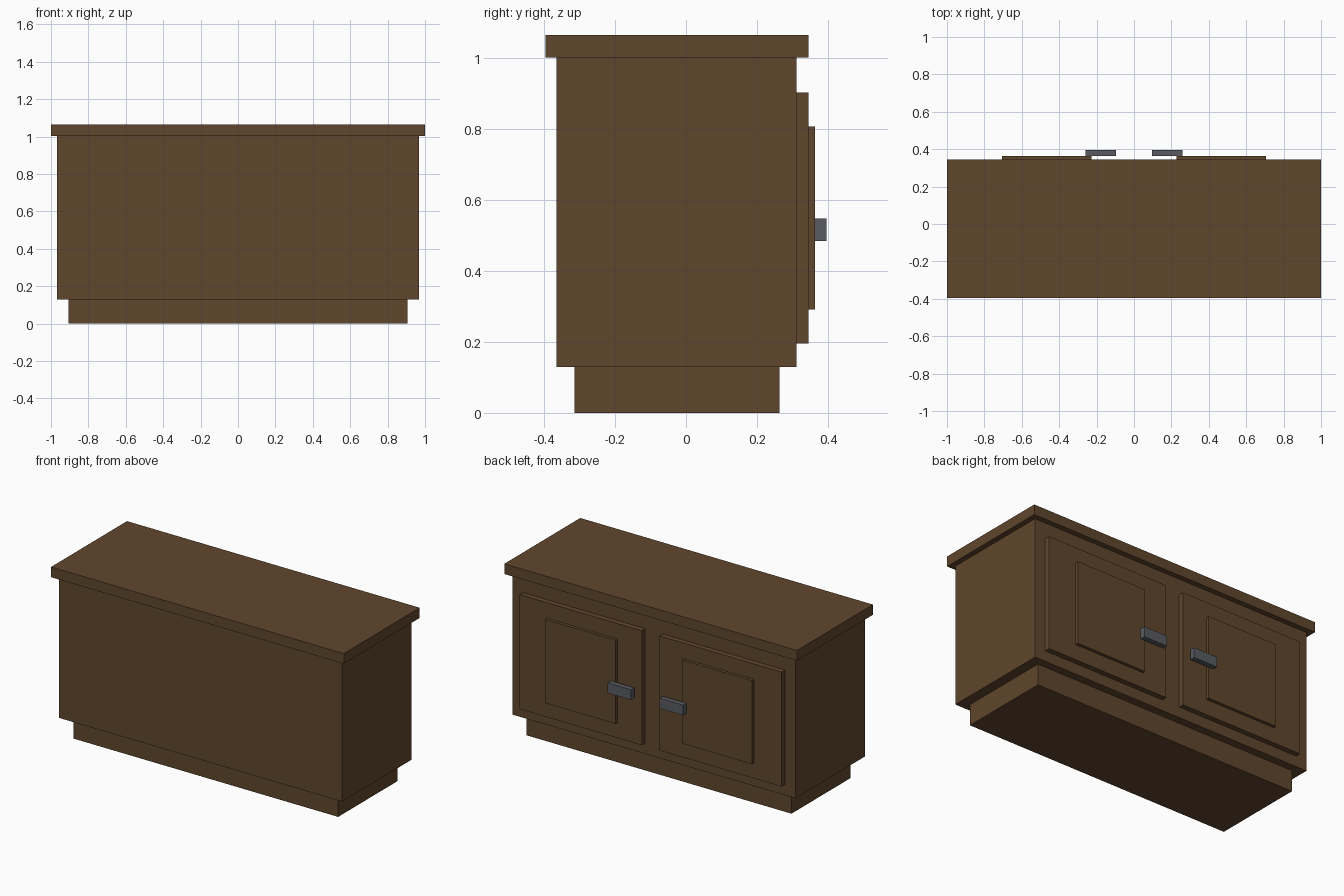
import bpy
import bmesh

if "Cube" in bpy.data.objects:
    bpy.data.objects.remove(bpy.data.objects["Cube"])


def material(name, rgb):
    m = bpy.data.materials.new(name)
    m.diffuse_color = (*rgb, 1.0)
    m.use_nodes = True
    m.node_tree.nodes["Principled BSDF"].inputs["Base Color"].default_value = m.diffuse_color
    return m


wood = material("brown_wood", (0.117, 0.061, 0.026))
metal = material("grey_metal", (0.098, 0.105, 0.120))


def box(name, x, y, z, mat):
    """Axis-aligned box from (min, max) ranges."""
    bm = bmesh.new()
    bmesh.ops.create_cube(bm, size=1.0)
    for v in bm.verts:
        v.co = [r[0] if c < 0 else r[1] for c, r in zip(v.co, (x, y, z))]
    me = bpy.data.meshes.new(name)
    bm.to_mesh(me)
    bm.free()
    me.materials.append(mat)
    ob = bpy.data.objects.new(name, me)
    bpy.context.collection.objects.link(ob)
    return ob


# Carcass
box("plinth", (-0.905, 0.905), (-0.315, 0.263), (0.0, 0.13), wood)
box("cabinet_body", (-0.967, 0.967), (-0.365, 0.312), (0.13, 1.002), wood)
box("top_board", (-1.0, 1.0), (-0.396, 0.345), (1.002, 1.065), wood)

# Doors, raised panels and handles, mirrored left and right
for side, s in (("left", -1), ("right", 1)):
    def span(a, b):
        return tuple(sorted((s * a, s * b)))
    box(side + "_door", span(0.06, 0.895), (0.312, 0.345), (0.196, 0.903), wood)
    box(side + "_door_panel", span(0.226, 0.706), (0.345, 0.364), (0.291, 0.807), wood)
    box(side + "_handle", span(0.097, 0.258), (0.364, 0.396), (0.485, 0.548), metal)
